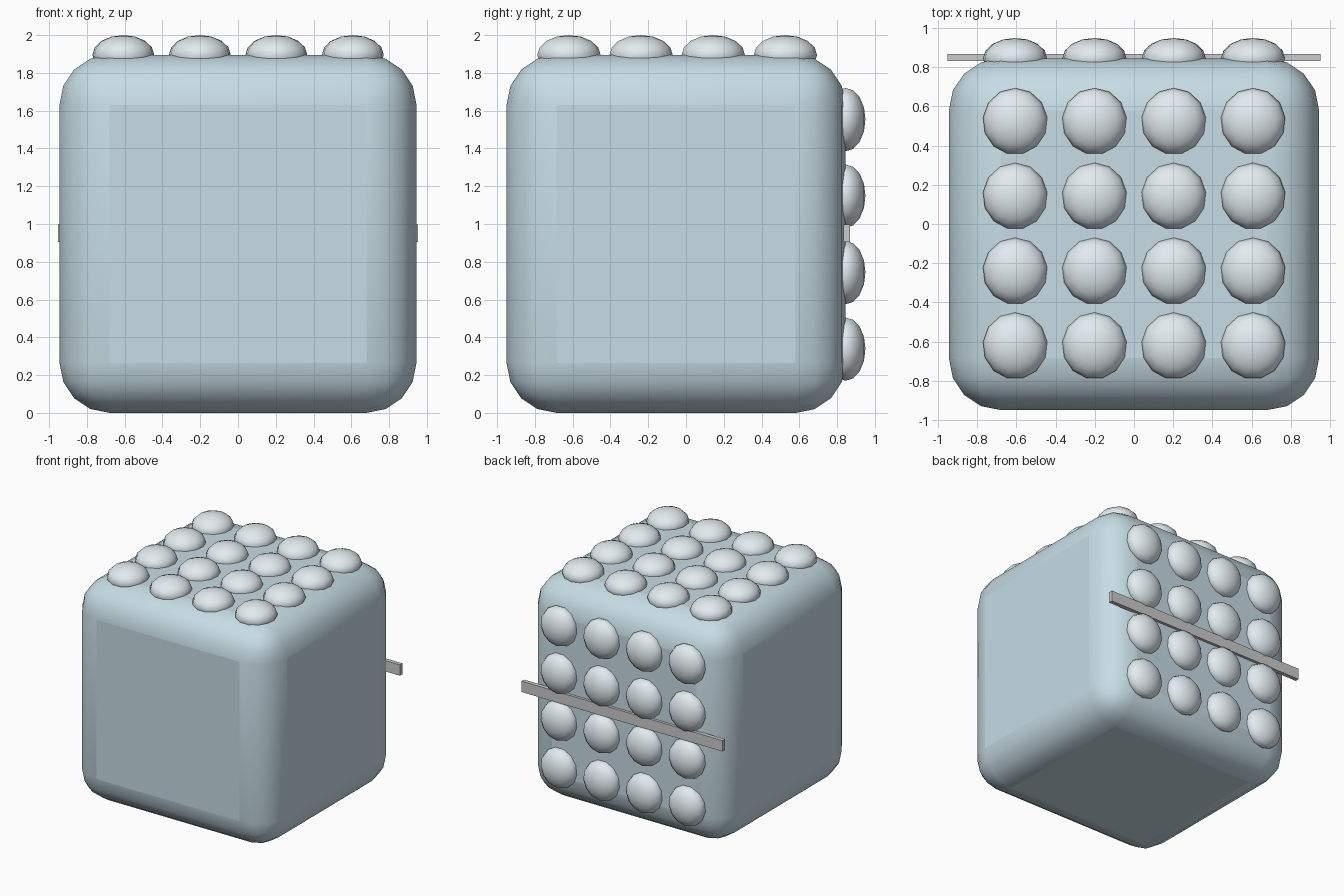
import bpy
from math import radians, pi

if "Cube" in bpy.data.objects:
    bpy.data.objects.remove(bpy.data.objects["Cube"])


def material(name, color):
    m = bpy.data.materials.new(name)
    m.diffuse_color = (*color, 1)
    m.use_nodes = True
    m.node_tree.nodes["Principled BSDF"].inputs["Base Color"].default_value = m.diffuse_color
    return m


def box(name, lo, hi):
    centre = [(a + b) / 2 for a, b in zip(lo, hi)]
    bpy.ops.mesh.primitive_cube_add(size=1, location=centre)
    ob = bpy.context.object
    ob.name = name
    ob.scale = [b - a for a, b in zip(lo, hi)]
    bpy.ops.object.transform_apply(location=False, rotation=False, scale=True)
    return ob


def dome(name, location, rotation=(0, 0, 0)):
    # flattened ball, half sunk into the body
    bpy.ops.mesh.primitive_uv_sphere_add(segments=13, ring_count=8, radius=1,
                                         location=location, rotation=rotation)
    ob = bpy.context.object
    ob.name = name
    ob.scale = (0.165, 0.17, 0.105)
    ob.data.materials.append(pale)
    bpy.ops.object.shade_smooth()


blue = material("light_blue", (0.57, 0.72, 0.79))
pale = material("pale_grey", (0.76, 0.83, 0.87))

# rounded body
body = box("body", (-0.945, -0.95, 0), (0.945, 0.845, 1.895))
bevel = body.modifiers.new("rounding", 'BEVEL')
bevel.width = 0.265
bevel.segments = 4
body.data.materials.append(blue)
bpy.ops.object.shade_smooth_by_angle(angle=radians(40))

# 4 x 4 domes on the top and on the back
for i in range(4):
    x = -0.607 + 0.405 * i
    for j in range(4):
        dome(f"top_dome_{i}_{j}", (x, -0.622 + 0.382 * j, 1.895))
        dome(f"back_dome_{i}_{j}", (x, 0.845, 0.34 + 0.405 * j), (-pi / 2, 0, 0))

# thin bar across the back
box("back_bar", (-0.953, 0.833, 0.905), (0.953, 0.868, 0.998))
